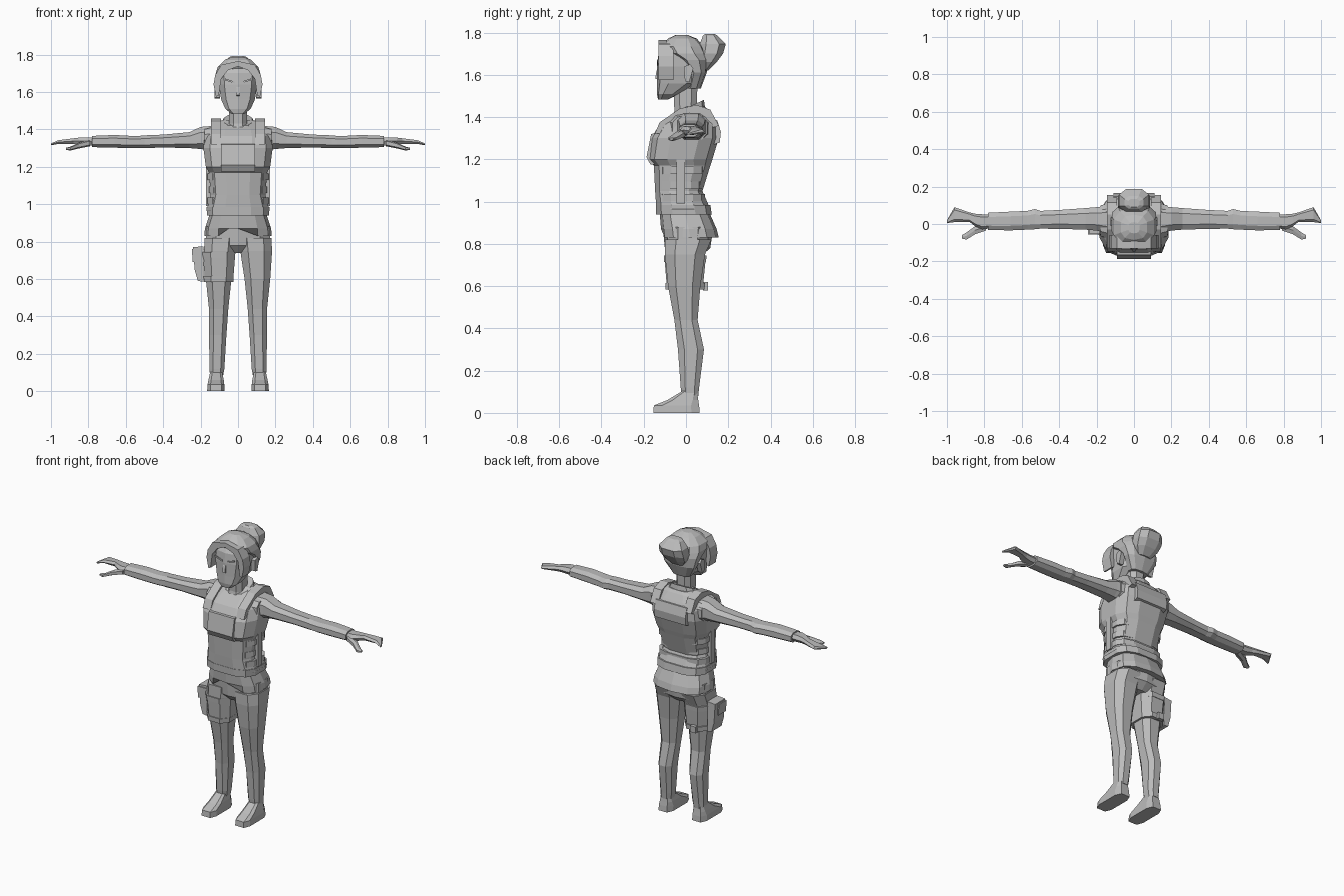
import bpy, bmesh, math

grey = bpy.data.materials.new("plain grey")
grey.diffuse_color = (0.5, 0.5, 0.5, 1)


def finish(name, bm, mirror):
    bmesh.ops.recalc_face_normals(bm, faces=bm.faces)
    me = bpy.data.meshes.new(name)
    bm.to_mesh(me)
    bm.free()
    me.materials.append(grey)
    ob = bpy.data.objects.new(name, me)
    bpy.context.collection.objects.link(ob)
    if mirror:
        ob.modifiers.new("mirror", 'MIRROR').use_mirror_merge = False
    return ob


def loft(name, rows, n=10, axis='z', p=2.6, half=True, mirror=False, tweak=None):
    """Skin rounded rings; each row is (position, u0, u1, v0, v1).
    Along z: u = x, v = y.  Along x: u = y, v = z."""
    bm = bmesh.new()
    ang = [2 * math.pi * (i + (0.5 if half else 0)) / n for i in range(n)]
    sq = lambda c: math.copysign(abs(c) ** (2 / p), c) if abs(c) > 1e-6 else 0
    shape = [(sq(math.cos(a)), sq(math.sin(a))) for a in ang]
    mu = max(s[0] for s in shape)
    mv = max(s[1] for s in shape)
    rings = []
    for t, u0, u1, v0, v1 in rows:
        ring = []
        for a, b in shape:
            u = (u0 + u1) / 2 + (u1 - u0) / 2 * a / mu
            v = (v0 + v1) / 2 + (v1 - v0) / 2 * b / mv
            ring.append(bm.verts.new((u, v, t) if axis == 'z' else (t, u, v)))
        rings.append(ring)
    for r, s in zip(rings, rings[1:]):
        for i in range(n):
            j = (i + 1) % n
            bm.faces.new((r[i], r[j], s[j], s[i]))
    bm.faces.new(rings[0])
    bm.faces.new(rings[-1])
    if tweak:
        for v in bm.verts:
            tweak(v.co)
    return finish(name, bm, mirror)


def sym(rows):
    """Rows (z, half width, y0, y1) centred on x = 0."""
    return [(z, -w, w, a, b) for z, w, a, b in rows]


def prism(name, pts, lo, hi, axis='x', mirror=False):
    """Extrude an outline: (y, z) points along x or (x, z) points along y."""
    bm = bmesh.new()
    mk = (lambda a, b, d: (d, a, b)) if axis == 'x' else (lambda a, b, d: (a, d, b))
    r = [bm.verts.new(mk(a, b, lo)) for a, b in pts]
    s = [bm.verts.new(mk(a, b, hi)) for a, b in pts]
    bm.faces.new(r)
    bm.faces.new(s)
    for i in range(len(pts)):
        j = (i + 1) % len(pts)
        bm.faces.new((r[i], r[j], s[j], s[i]))
    return finish(name, bm, mirror)


def rect(a0, a1, b0, b1):
    return [(a0, b0), (a1, b0), (a1, b1), (a0, b1)]


# Legs and shoes
loft("leg", [(0.08, .08, .15, -.02, .058), (0.12, .073, .152, -.025, .062),
             (0.30, .062, .155, -.038, .085), (0.44, .052, .155, -.055, .055),
             (0.60, .035, .172, -.085, .068), (0.75, .012, .182, -.10, .09),
             (0.82, .005, .178, -.10, .12)], n=8, mirror=True)
loft("shoe", [(0, .072, .165, -.155, .065), (0.035, .073, .163, -.152, .062),
              (0.06, .076, .158, -.09, .058), (0.105, .085, .148, -.015, .052)],
     n=8, p=4, mirror=True)
loft("pelvis", sym([(.74, .10, -.06, .07), (.78, .172, -.10, .115), (.88, .17, -.11, .13)]))


# Jacket hem, with a notch at the front centre
def notch(co):
    if co.z < .85 and abs(co.x) < .01 and co.y < 0:
        co.z += .075


loft("jacket_hem", sym([(.83, .18, -.115, .155), (.87, .177, -.118, .145),
                        (.95, .15, -.125, .11), (1.01, .145, -.125, .09)]),
     n=12, half=False, tweak=notch)

# Vest body
loft("vest", sym([(.94, .152, -.135, .115), (.965, .168, -.14, .115),
                  (1.05, .146, -.146, .078), (1.17, .155, -.152, .115),
                  (1.20, .172, -.178, .125), (1.30, .185, -.165, .155),
                  (1.365, .178, -.125, .153), (1.40, .162, -.08, .13),
                  (1.435, .125, -.02, .105), (1.45, .08, .0, .09)]), n=12, p=3)

# Waist belt edge and side straps
loft("waist_belt", sym([(.94, .166, -.141, .122), (.985, .168, -.143, .115)]), n=12, p=3)
for k, (z, w, y1) in enumerate([(1.0, .163, .09), (1.06, .156, .078), (1.13, .162, .095)]):
    loft("side_strap_%d" % (k + 1), sym([(z, w, -.128, y1), (z + .035, w, -.128, y1)]),
         n=12, p=3.5)
prism("side_buckle", rect(-.045, -.005, .99, 1.28), .13, .172, mirror=True)

# Chest pouch and back panel
prism("chest_pouch", [(-.10, 1.33), (-.165, 1.32), (-.187, 1.21), (-.168, 1.175), (-.1, 1.175)],
      -.09, .09)
prism("back_panel", [(.10, 1.39), (.148, 1.385), (.165, 1.33), (.16, 1.28), (.10, 1.26)],
      -.11, .11)

# Shoulder straps and armhole rims
prism("shoulder_strap", [(-.148, 1.32), (-.125, 1.375), (-.03, 1.44), (.05, 1.458),
                         (.115, 1.435), (.155, 1.36), (.10, 1.34), (0, 1.40), (-.08, 1.33)],
      .09, .145, mirror=True)
loft("armhole_rim", [(.12, -.085, .115, 1.27, 1.425), (.178, -.065, .10, 1.285, 1.41)],
     axis='x', mirror=True)

# Arms, cuffs, hands and thumbs
loft("arm", [(.12, -.055, .10, 1.285, 1.42), (.20, -.035, .09, 1.295, 1.413),
             (.26, -.03, .085, 1.30, 1.385), (.40, -.026, .075, 1.303, 1.372),
             (.50, -.025, .07, 1.30, 1.368), (.53, -.028, .08, 1.30, 1.365),
             (.57, -.03, .07, 1.30, 1.365), (.66, -.034, .066, 1.302, 1.37),
             (.78, -.032, .06, 1.305, 1.365)], n=8, axis='x', mirror=True)
loft("hand", [(.76, -.02, .05, 1.315, 1.357), (.81, -.03, .052, 1.315, 1.357),
              (.85, -.012, .055, 1.32, 1.356), (.88, .012, .062, 1.322, 1.352),
              (.96, .010, .09, 1.322, 1.342), (1.0, .005, .02, 1.315, 1.325)],
     n=6, axis='x', half=False, p=3, mirror=True)
loft("thumb", [(.79, -.035, .01, 1.31, 1.345), (.85, -.055, -.012, 1.298, 1.33),
               (.895, -.083, -.045, 1.287, 1.308), (.92, -.078, -.06, 1.29, 1.302)],
     n=6, axis='x', mirror=True)


# Neck and collar, the collar sloping down to the front
def slope(co):
    if co.z > 1.44:
        co.z += .45 * (co.y - .06)


loft("neck", sym([(1.36, .06, -.07, .06), (1.43, .048, -.055, .05), (1.57, .05, -.06, .055)]), n=8)
loft("collar", sym([(1.38, .115, -.08, .10), (1.47, .075, -.058, .085)]), tweak=slope)

# Head
loft("head", sym([(1.483, .035, -.132, -.085), (1.51, .068, -.138, -.03),
                  (1.56, .09, -.138, .06), (1.64, .103, -.137, .08),
                  (1.70, .105, -.13, .085), (1.75, .08, -.10, .06)]), p=2.8)
prism("nose", [(-.13, 1.64), (-.139, 1.62), (-.146, 1.583), (-.13, 1.575)], -.009, .009)
prism("brow", [(.018, 1.645), (.07, 1.663), (.068, 1.672), (.018, 1.655)],
      -.137, -.132, axis='y', mirror=True)
prism("ear", [(-.005, 1.57), (.015, 1.565), (.035, 1.63), (.02, 1.65), (-.01, 1.64)],
      .095, .125, mirror=True)

# Hair: cap, parted fringe, tied bun
loft("hair_cap", sym([(1.535, .06, .0, .07), (1.61, .105, .012, .098),
                      (1.67, .118, -.04, .105), (1.70, .119, -.10, .10),
                      (1.735, .108, -.122, .085), (1.772, .07, -.085, .05),
                      (1.788, .03, -.05, .01)]))
prism("fringe", [(0, 1.765), (0, 1.737), (.055, 1.715), (.09, 1.67), (.103, 1.58),
                 (.118, 1.575), (.131, 1.64), (.122, 1.69), (.09, 1.745)],
      -.13, -.06, axis='y', mirror=True)
loft("bun", sym([(1.62, .045, .06, .105), (1.66, .075, .05, .145), (1.70, .085, .06, .175),
                 (1.745, .08, .065, .188), (1.785, .05, .08, .15), (1.793, .03, .09, .135)]), n=8)

# Thigh holster on one leg
loft("thigh_wrap", [(.615, -.178, -.024, -.092, .082), (.745, -.19, -.014, -.103, .095)], n=8)
for k, (z, o) in enumerate([(.585, 0), (.715, .007)]):
    loft("thigh_strap_%d" % (k + 1),
         [(z, -.182 - o, -.025 + o, -.096 - o, .088 + o),
          (z + .03, -.184 - o, -.023 + o, -.098 - o, .09 + o)], n=8)
prism("strap_clip", rect(-.14, -.1, .58, .62), .08, .104, axis='y')
prism("holster", [(-.185, .585), (-.215, .59), (-.232, .65), (-.24, .77), (-.185, .775)],
      -.05, .05, axis='y')
prism("holster_flap", [(-.18, .69), (-.243, .69), (-.246, .76), (-.18, .76)],
      -.056, .02, axis='y')
